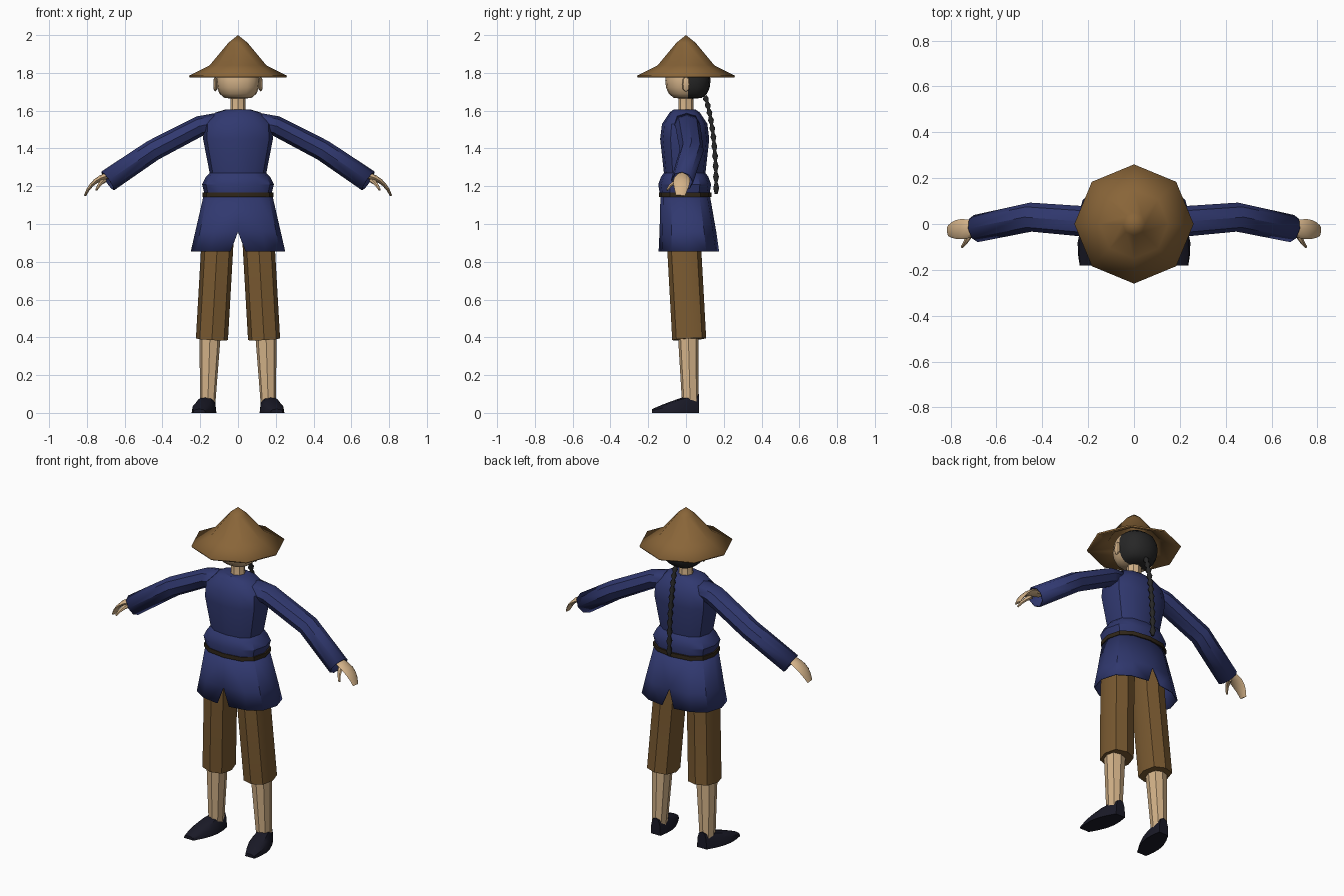
import bpy, bmesh, math
from mathutils import Vector

cube = bpy.data.objects.get("Cube")
if cube:
    bpy.data.objects.remove(cube, do_unlink=True)


def material(name, red, green, blue):
    mat = bpy.data.materials.new(name)
    mat.use_nodes = True
    mat.diffuse_color = (red, green, blue, 1)
    shader = mat.node_tree.nodes["Principled BSDF"]
    shader.inputs["Base Color"].default_value = mat.diffuse_color
    return mat


navy = material("navy cloth", .03, .04, .16)
straw = material("straw", .25, .13, .04)
brown = material("brown cloth", .19, .1, .03)
skin = material("skin", .66, .45, .25)
black_hair = material("black hair", .02, .02, .02)
shoe_cloth = material("dark shoe cloth", .01, .01, .02)
leather = material("dark leather", .03, .02, .01)

X_AXIS, Y_AXIS = Vector((1, 0, 0)), Vector((0, 1, 0))
Z_AXIS = X_AXIS.cross(Y_AXIS)


def loft(name, rings, mat, closed=True, caps=True, mirror=False, thickness=0, angle=35):
    """Skin a row of equal-sized point rings into a surface."""
    bm = bmesh.new()
    rows = [[bm.verts.new(point) for point in points] for points in rings]
    count = len(rows[0])
    for lower, upper in zip(rows, rows[1:]):
        for i in range(count if closed else count - 1):
            j = (i + 1) % count
            bm.faces.new((lower[i], lower[j], upper[j], upper[i]))
    if caps:
        bm.faces.new(rows[0])
        bm.faces.new(rows[-1])
    bmesh.ops.remove_doubles(bm, verts=bm.verts, dist=.0005)
    bmesh.ops.recalc_face_normals(bm, faces=bm.faces)
    mesh = bpy.data.meshes.new(name)
    bm.to_mesh(mesh)
    bm.free()
    mesh.materials.append(mat)
    obj = bpy.data.objects.new(name, mesh)
    bpy.context.collection.objects.link(obj)
    if mirror:
        obj.modifiers.new("mirror", 'MIRROR')
    if thickness:
        obj.modifiers.new("thickness", 'SOLIDIFY').thickness = thickness
    bpy.ops.object.select_all(action='DESELECT')
    obj.select_set(True)
    bpy.context.view_layer.objects.active = obj
    bpy.ops.object.shade_smooth_by_angle(angle=math.radians(angle))
    return obj


def ring(center, side, up, width, height, count, power=1, start=0):
    """Superellipse ring; a power below one makes it boxier."""
    points = []
    for i in range(start, start + count):
        turn = math.tau * i / count
        cos, sin = math.cos(turn), math.sin(turn)
        across = width * math.copysign(abs(cos) ** power, cos)
        along = height * math.copysign(abs(sin) ** power, sin)
        points.append(Vector(center) + side * across + up * along)
    return points


def stack(levels, count, y=0, power=1):
    """Level rings from (z, x radius, y radius)."""
    return [ring((0, y, z), X_AXIS, Y_AXIS, width, depth, count, power)
            for z, width, depth in levels]


def egg(center, radii, count):
    """Rings of a boxy ellipsoid."""
    rings = []
    for i in range(count + 1):
        turn = math.pi * i / count
        bulge = math.sqrt(abs(math.sin(turn)))
        middle = Vector(center) - Z_AXIS * radii[2] * math.cos(turn)
        rings.append(ring(middle, X_AXIS, Y_AXIS, radii[0] * bulge, radii[1] * bulge,
                          count * 2, .85))
    return rings


def tube(path, size, count=8, side=Y_AXIS, power=1):
    """Rings across a path; size(t) gives the radius along side and across it."""
    points = [Vector(point) for point in path]
    last = len(points) - 1
    rings = []
    for i, point in enumerate(points):
        tangent = (points[min(i + 1, last)] - points[max(i - 1, 0)]).normalized()
        wide = (side - tangent * side.dot(tangent)).normalized()
        rings.append(ring(point, wide, tangent.cross(wide), *size(i / last), count, power))
    return rings


def bend(start, control, end, steps):
    """Points along a curve pulled towards a control point."""
    start, control, end = Vector(start), Vector(control), Vector(end)
    return [start.lerp(control, i / steps).lerp(control.lerp(end, i / steps), i / steps)
            for i in range(steps + 1)]


# Conical eight-sided hat
hat_profile = ((2, 0), (1.96, .05), (1.84, .15), (1.785, .26))
loft("hat", stack([(z, radius, radius) for z, radius in hat_profile], 8),
     straw, caps=False, thickness=.01, angle=45)

# Head, with the hair as the rear half of its faces
head = loft("head", egg((0, .01, 1.76), (.116, .12, .1), 8), skin, caps=False, angle=50)
head.data.materials.append(black_hair)
for face in head.data.polygons:
    face.material_index = int(face.center.y > .02)

loft("ear", egg((.12, 0, 1.74), (.01, .02, .04), 4), skin, caps=False, mirror=True)
loft("neck", stack([(1.56, .05, .05), (1.61, .04, .04), (1.7, .04, .04)], 8), skin)

# Long braid of bead-like twists
twists = 11
strand = bend((0, .1, 1.68), (0, .16, 1.5), (0, .16, 1.16), twists * 2)


def braid_size(t):
    radius = .009 * (1 + abs(math.sin(math.pi * twists * t)))
    return radius, radius


loft("braid", tube(strand, braid_size, 6, X_AXIS), black_hair, angle=60)

# Tunic body, pinched above the flared peplum
loft("tunic_body", stack([
    (1.605, .07, .06), (1.59, .12, .08), (1.53, .18, .12), (1.45, .185, .13),
    (1.27, .15, .11), (1.25, .17, .125), (1.21, .19, .14), (1.15, .175, .13),
], 12, y=-.007, power=.8), navy)


# Flared skirt of the tunic, slit at front and back
def skirt_row(z, width, depth, y, gap=0):
    outline = ring((0, y, z), X_AXIS, Y_AXIS, width, depth, 12, .8, start=-3)[:7]
    for point in outline:
        point.x = max(point.x, gap)
    return outline


loft("tunic_skirt", [skirt_row(1.16, .18, .13, -.005), skirt_row(.96, .226, .15, .01),
                     skirt_row(.855, .25, .16, .015, gap=.04)],
     navy, closed=False, caps=False, mirror=True, thickness=.006)

# Belt
loft("belt", stack([(z, .188, .14) for z in (1.143, 1.167)], 12, y=-.004, power=.8), leather)

# Sleeves, widening to open cuffs
arm_path = ((.1, 0, 1.54), (.2, .01, 1.52), (.45, .03, 1.39), (.69, -.02, 1.228))
loft("sleeve", tube(arm_path, lambda t: (.07 - .01 * t, .05 + .01 * t)),
     navy, caps=False, mirror=True, thickness=.006)

# Hands with drooping fingers and a forward thumb
loft("hand", tube(bend((.66, -.02, 1.26), (.77, -.02, 1.25), (.81, -.03, 1.15), 6),
                  lambda t: (.024 + .02 * math.sin(math.pi * t), .02 - .014 * t)),
     skin, mirror=True)
loft("thumb", tube(bend((.71, -.03, 1.23), (.73, -.08, 1.22), (.75, -.1, 1.18), 3),
                   lambda t: (.016 - .01 * t, .014 - .008 * t), 6, X_AXIS),
     skin, mirror=True)

# Cropped trousers and bare calves
loft("trouser_leg", tube(((.138, .017, .39), (.11, -.01, .88), (.09, -.005, 1.12)),
                         lambda t: (.09, .085), power=.8), brown, mirror=True)
loft("calf", tube(((.148, .012, .42), (.16, .022, .05)),
                  lambda t: (.055 - .012 * t, .057 - .017 * t), power=.8), skin, mirror=True)


# Slip-on shoes with low toes turned outwards
def shoe_section(t):
    center = (.155 + .05 * t, .07 - .25 * t, 0)
    width = .032 + .03 * math.sin(math.pi * t)
    return ring(center, X_AXIS, Z_AXIS, width, .1 - .08 * t ** 1.4, 12, .75)[:7]


loft("shoe", [shoe_section(i / 5) for i in range(6)], shoe_cloth, mirror=True)
